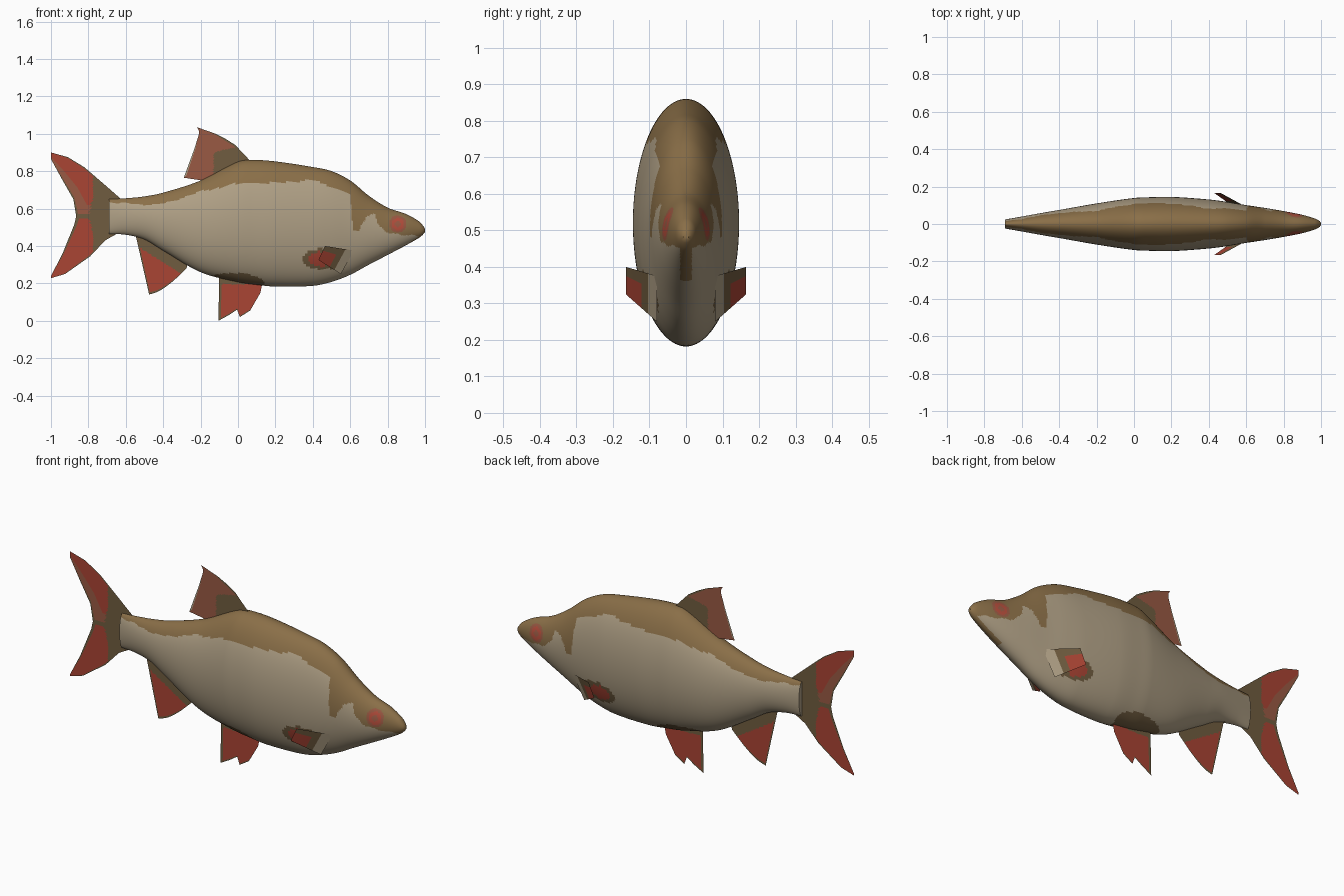
import bpy, math
from mathutils import Vector

if "Cube" in bpy.data.objects:
    bpy.data.objects.remove(bpy.data.objects["Cube"])


def material(name, rgb):
    m = bpy.data.materials.new(name)
    m.diffuse_color = (*rgb, 1)
    m.use_nodes = True
    m.node_tree.nodes["Principled BSDF"].inputs["Base Color"].default_value = m.diffuse_color
    return m


BACK, FLANK, RED, OLIVE, DUSTY, EYE = range(6)
MATS = [
    material("back brown", (0.254, 0.158, 0.064)),
    material("flank tan", (0.43, 0.35, 0.235)),
    material("fin red", (0.40, 0.058, 0.034)),
    material("fin olive", (0.162, 0.107, 0.050)),
    material("dusty red", (0.32, 0.10, 0.056)),
    material("eye red", (0.46, 0.075, 0.045)),
]


def make_object(name, verts, faces, colours):
    me = bpy.data.meshes.new(name)
    me.from_pydata(verts, [], faces)
    for m in MATS:
        me.materials.append(m)
    for p, c in zip(me.polygons, colours):
        p.material_index = c
    ob = bpy.data.objects.new(name, me)
    bpy.context.collection.objects.link(ob)
    bpy.ops.object.select_all(action='DESELECT')
    ob.select_set(True)
    bpy.context.view_layer.objects.active = ob
    bpy.ops.object.shade_smooth_by_angle(angle=math.radians(40))
    return ob


def smooth(table, x, col):
    """Cubic curve through column col of a table sorted by its first column."""
    n = len(table)
    i = 0
    while i < n - 2 and x > table[i + 1][0]:
        i += 1

    def slope(k):
        a, b = table[max(k - 1, 0)], table[min(k + 1, n - 1)]
        return (b[col] - a[col]) / (b[0] - a[0])
    h = table[i + 1][0] - table[i][0]
    t = (x - table[i][0]) / h
    p, q = table[i][col], table[i + 1][col]
    return ((2*t**3 - 3*t*t + 1) * p + (t**3 - 2*t*t + t) * h * slope(i)
            + (3*t*t - 2*t**3) * q + (t**3 - t*t) * h * slope(i + 1))


def linear(table, x):
    for (a, p), (b, q) in zip(table, table[1:]):
        if x <= b:
            return p + (q - p) * max(0, (x - a) / (b - a))
    return table[-1][1]


# Body: x, top, bottom, half width
BODY = [
    (-0.69, 0.65, 0.465, 0.024), (-0.60, 0.655, 0.46, 0.040),
    (-0.50, 0.665, 0.435, 0.058), (-0.40, 0.685, 0.375, 0.075),
    (-0.20, 0.75, 0.26, 0.110), (0.00, 0.85, 0.207, 0.139),
    (0.08, 0.86, 0.195, 0.143), (0.20, 0.852, 0.183, 0.145),
    (0.40, 0.822, 0.187, 0.131), (0.50, 0.80, 0.208, 0.118),
    (0.60, 0.75, 0.246, 0.101), (0.70, 0.668, 0.30, 0.086),
    (0.80, 0.605, 0.352, 0.069), (0.90, 0.57, 0.405, 0.049),
    (0.97, 0.53, 0.445, 0.028), (0.99, 0.508, 0.462, 0.018),
    (1.00, 0.492, 0.475, 0.007),
]
# Lower limit of the brown back
BACK_EDGE = [
    (-0.69, 0.635), (-0.5, 0.62), (-0.4, 0.625), (-0.2, 0.69), (0, 0.735),
    (0.2, 0.74), (0.4, 0.75), (0.5, 0.72), (0.6, 0.67), (0.615, 0.48),
    (0.64, 0.48), (0.69, 0.56), (0.73, 0.58), (0.75, 0.51), (0.79, 0.47),
    (0.9, 0.46), (1.0, 0.45),
]


def in_ellipse(x, z, cx, cz, rx, rz):
    return ((x - cx) / rx) ** 2 + ((z - cz) / rz) ** 2 < 1


def body_colour(c):
    x, y, z = c
    if in_ellipse(x, z, 0.855, 0.517, 0.046, 0.046):       # eyes
        r = math.hypot(x - 0.855, z - 0.517)
        return EYE if 0.016 < r < 0.033 else DUSTY
    if in_ellipse(x, z, 0.44, 0.33, 0.06, 0.04):           # side fin roots
        return RED
    if in_ellipse(x, z, 0.455, 0.33, 0.11, 0.056):
        return OLIVE
    if in_ellipse(x, z, -0.03, 0.20, 0.17, 0.055):         # belly fin root
        return OLIVE
    if -0.55 < x < -0.27 and z < 0.455 - 0.62 * (x + 0.55):  # anal fin root
        return OLIVE
    if x > 0.82 and abs(y) < 0.016:                        # chin
        return BACK
    edge = linear(BACK_EDGE, x) + 0.005 * math.sin(55 * x) * math.sin(23 * x)
    return BACK if z > edge else FLANK


def build_body(nx=250, nr=120):
    verts, faces = [], []
    for i in range(nx + 1):
        x = -0.69 + 1.69 * i / nx
        top, bot, w = (smooth(BODY, x, k) for k in (1, 2, 3))
        for j in range(nr):
            a = 2 * math.pi * j / nr
            verts.append(Vector((x, w * math.cos(a),
                                 (top + bot) / 2 + (top - bot) / 2 * math.sin(a))))
    for i in range(nx):
        for j in range(nr):
            k = (j + 1) % nr
            faces.append((i*nr + j, i*nr + k, (i+1)*nr + k, (i+1)*nr + j))
    faces.append(tuple(reversed(range(nr))))
    faces.append(tuple(range(nx * nr, (nx + 1) * nr)))
    cols = [body_colour(sum((verts[v] for v in f), Vector()) / len(f)) for f in faces]
    make_object("body", verts, faces, cols)


build_body()


def fin(name, edge_a, edge_b, rule, nu=60, nv=30, curved=True):
    """Thin sheet stretched between two edge curves, coloured by rule(u, v, x, z)."""
    def point(edge, u):
        n = len(edge) - 1
        t = [(i / n, *(p if len(p) == 3 else (p[0], 0, p[1]))) for i, p in enumerate(edge)]
        return Vector([smooth(t, u, k) if curved else linear([(r[0], r[k]) for r in t], u)
                       for k in (1, 2, 3)])
    verts, faces, cols = [], [], []
    for i in range(nu + 1):
        a, b = point(edge_a, i / nu), point(edge_b, i / nu)
        verts += [a.lerp(b, j / nv) for j in range(nv + 1)]
    for i in range(nu):
        for j in range(nv):
            q = i * (nv + 1) + j
            f = (q, q + 1, q + nv + 2, q + nv + 1)
            c = sum((verts[k] for k in f), Vector()) / 4
            faces.append(f)
            cols.append(rule((i + .5) / nu, (j + .5) / nv, c.x, c.z))
    make_object(name, verts, faces, cols)


# Tail fin: two lobes
def tail_rule(u, v, x, z):
    if x > -0.775 - 0.25 * max(0, 0.1 - abs(z - 0.56)):
        return OLIVE
    if z > 0.56 and v > 0.62:
        return DUSTY if v < 0.93 else OLIVE
    return OLIVE if v > 0.9 or v < 0.04 else RED


fin("tail_upper_lobe",
    [(-.63, .655), (-.71, .725), (-.82, .82), (-.91, .875), (-1, .90)],
    [(-.63, .56), (-.865, .56), (-.88, .65), (-.94, .755), (-1, .865)],
    tail_rule, curved=False)
fin("tail_lower_lobe",
    [(-.63, .475), (-.71, .43), (-.79, .345), (-.925, .25), (-1, .228)],
    [(-.63, .56), (-.865, .56), (-.875, .515), (-.94, .355), (-1, .24)],
    tail_rule, curved=False)


# Dorsal fin
def dorsal_rule(u, v, x, z):
    if v > 0.93 and u > 0.5:
        return FLANK
    if x > -0.13 and z < 0.9 + 0.25 * (x + 0.13):
        return OLIVE
    return OLIVE if v < 0.05 else DUSTY


fin("dorsal_fin",
    [(.07, .85), (-.015, .94), (-.07, .975), (-.12, 1.0), (-.22, 1.035)],
    [(.02, .80), (-.19, .75), (-.29, .765), (-.235, .915), (-.205, 1.01)],
    dorsal_rule, curved=False)

# Anal fin
fin("anal_fin",
    [(-.55, .47), (-.45, .43), (-.36, .37), (-.27, .30)],
    [(-.475, .14), (-.42, .16), (-.35, .21), (-.275, .28)],
    lambda u, v, x, z: OLIVE if z < .15 or u < .04 or v > .96 or
    z < .455 and z > .405 - .62 * (x + .55) else RED)

# Belly fin with a notched edge
fin("belly_fin",
    [(-.10, .24), (-.05, .23), (0, .23), (.02, .22), (.07, .21), (.13, .2)],
    [(-.105, 0), (-.05, .03), (-.005, .06), (.01, .02), (.065, .055), (.12, .15)],
    lambda u, v, x, z: OLIVE if u < .05 or v > .95 or z > .195 else RED, curved=False)

# Pair of flared side fins
for side, name in ((-1, "right_side_fin"), (1, "left_side_fin")):
    fin(name,
        [(.465, side * .165, .40), (.62, side * .08, .375)],
        [(.43, side * .165, .325), (.55, side * .08, .25)],
        lambda u, v, x, z: FLANK if u > .72 else
        RED if v > .35 and u < .5 else OLIVE, 24, 24, False)
